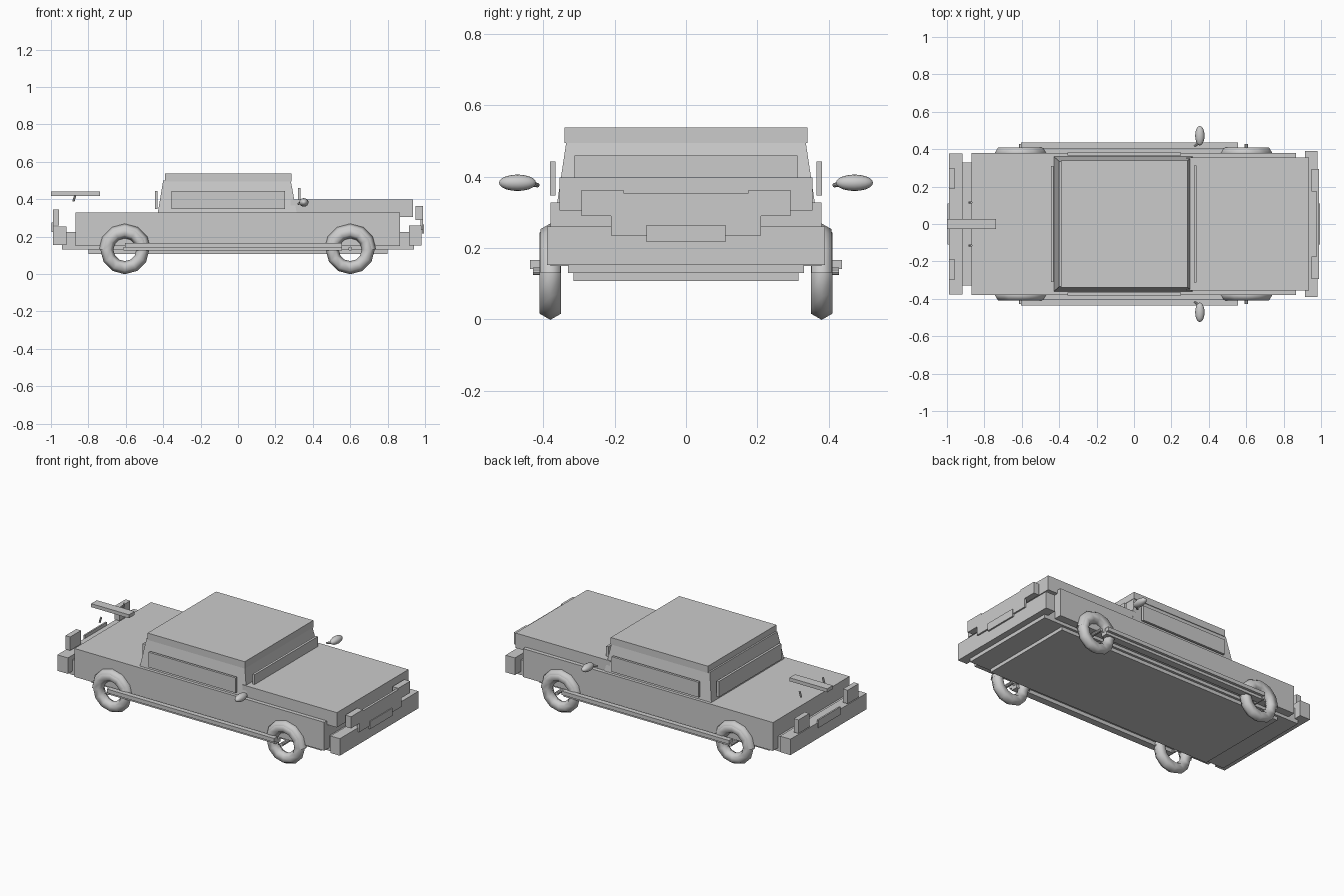
import bpy, bmesh, math
from mathutils import Vector

cube = bpy.data.objects.get("Cube")
if cube:
    bpy.data.objects.remove(cube, do_unlink=True)

grey = bpy.data.materials.new("plain_grey")
grey.use_nodes = True
grey.diffuse_color = (0.6, 0.6, 0.6, 1)
grey.node_tree.nodes["Principled BSDF"].inputs["Base Color"].default_value = (0.6, 0.6, 0.6, 1)


def finish(name, bm, smooth=False):
    bmesh.ops.recalc_face_normals(bm, faces=bm.faces[:])
    mesh = bpy.data.meshes.new(name)
    for f in bm.faces:
        f.smooth = smooth
    bm.to_mesh(mesh)
    bm.free()
    mesh.materials.append(grey)
    obj = bpy.data.objects.new(name, mesh)
    bpy.context.collection.objects.link(obj)
    return obj


def box(name, xs, ys, zs, top=None):
    """Box from ranges; top = (x0, x1, y0, y1) tapers the upper face."""
    bm = bmesh.new()
    bmesh.ops.create_cube(bm, size=1)
    for v in bm.verts:
        up = v.co.z > 0
        bx, by = (top[:2], top[2:]) if up and top else (xs, ys)
        v.co = (bx[v.co.x > 0], by[v.co.y > 0], zs[up])
    return finish(name, bm)


def wide(name, xs, half, zs):
    return box(name, xs, (-half, half), zs)


def pair(name, xs, ys, zs):
    box(name + "_left", xs, ys, zs)
    box(name + "_right", xs, (-ys[1], -ys[0]), zs)


def ring(name, centre, major, minor, segs, arc=math.tau):
    """Ring about the y axis with a six sided section."""
    bm = bmesh.new()
    closed = arc > 6
    loops = []
    for i in range(segs if closed else segs + 1):
        a = arc * i / segs
        loop = []
        for k in range(6):
            b = math.tau * k / 6
            r = major + minor * math.cos(b)
            p = Vector((r * math.cos(a), minor * math.sin(b), r * math.sin(a)))
            loop.append(bm.verts.new(p + Vector(centre)))
        loops.append(loop)
    for i in range(segs):
        a, b = loops[i], loops[(i + 1) % len(loops)]
        for k in range(6):
            n = (k + 1) % 6
            bm.faces.new((a[k], a[n], b[n], b[k]))
    return finish(name, bm, True)


def rod(name, start, end, r1, r2):
    bm = bmesh.new()
    a, b = Vector(start), Vector(end)
    bmesh.ops.create_cone(bm, cap_ends=True, segments=10, radius1=r1, radius2=r2, depth=(b - a).length)
    turn = (b - a).to_track_quat("Z", "Y")
    for v in bm.verts:
        v.co = turn @ v.co + (a + b) / 2
    return finish(name, bm)


# Body shell and underside
wide("lower_body", (-0.87, 0.865), 0.38, (0.15, 0.328))
wide("hood", (0.28, 0.935), 0.355, (0.305, 0.398))
wide("chassis", (-0.94, 0.94), 0.33, (0.13, 0.225))
wide("floor_pan", (-0.8, 0.8), 0.315, (0.108, 0.15))

# Cabin
box("cabin", (-0.43, 0.315), (-0.362, 0.362), (0.32, 0.5), (-0.4, 0.282, -0.335, 0.335))
wide("roof", (-0.39, 0.285), 0.34, (0.495, 0.538))

# Windows
pair("side_window", (-0.355, 0.25), (0.366, 0.381), (0.348, 0.443))
wide("windshield", (0.32, 0.335), 0.313, (0.35, 0.46))
wide("rear_window", (-0.445, -0.43), 0.31, (0.347, 0.445))

# Nose and tail
wide("front_bumper", (0.915, 0.98), 0.39, (0.153, 0.26))
wide("rear_bumper", (-0.99, -0.917), 0.378, (0.155, 0.255))
pair("headlight", (0.95, 0.99), (0.175, 0.293), (0.29, 0.363))
pair("tail_light", (-0.99, -0.957), (0.19, 0.298), (0.26, 0.345))
wide("grille", (0.975, 0.99), 0.21, (0.235, 0.355))
wide("front_plate", (0.985, 0.995), 0.11, (0.217, 0.265))
wide("rear_plate", (-0.997, -0.987), 0.11, (0.225, 0.275))

# Raised tail wing on two struts
wide("wing", (-1, -0.738), 0.028, (0.418, 0.44))

# Sills along the sides
pair("sill_step", (-0.605, 0.557), (0.405, 0.437), (0.142, 0.166))
pair("sill_base", (-0.605, 0.557), (0.375, 0.42), (0.125, 0.148))

for side, s in (("left", 1), ("right", -1)):
    rod(f"wing_strut_{side}", (-0.88, s * 0.115, 0.388), (-0.87, s * 0.115, 0.422), 0.006, 0.006)

    # Wheels, arches and hub pins
    for end, x in (("front", 0.6), ("rear", -0.605)):
        ring(f"{end}_wheel_{side}", (x, s * 0.38, 0.13), 0.096, 0.035, 12)
        ring(f"{end}_arch_{side}", (x, s * 0.38, 0.13), 0.107, 0.032, 6, math.pi)
        rod(f"{end}_hub_{side}", (x, s * 0.35, 0.135), (x, s * 0.428, 0.135), 0.011, 0.011)

    # Mirrors
    bm = bmesh.new()
    bmesh.ops.create_uvsphere(bm, u_segments=16, v_segments=10, radius=1)
    for v in bm.verts:
        v.co = (0.352 + v.co.x * 0.025, s * (0.472 + v.co.z * 0.052), 0.383 + v.co.y * 0.023)
    finish(f"mirror_{side}", bm, True)
    rod(f"mirror_stalk_{side}", (0.322, s * 0.415, 0.376), (0.345, s * 0.432, 0.38), 0.006, 0.008)
